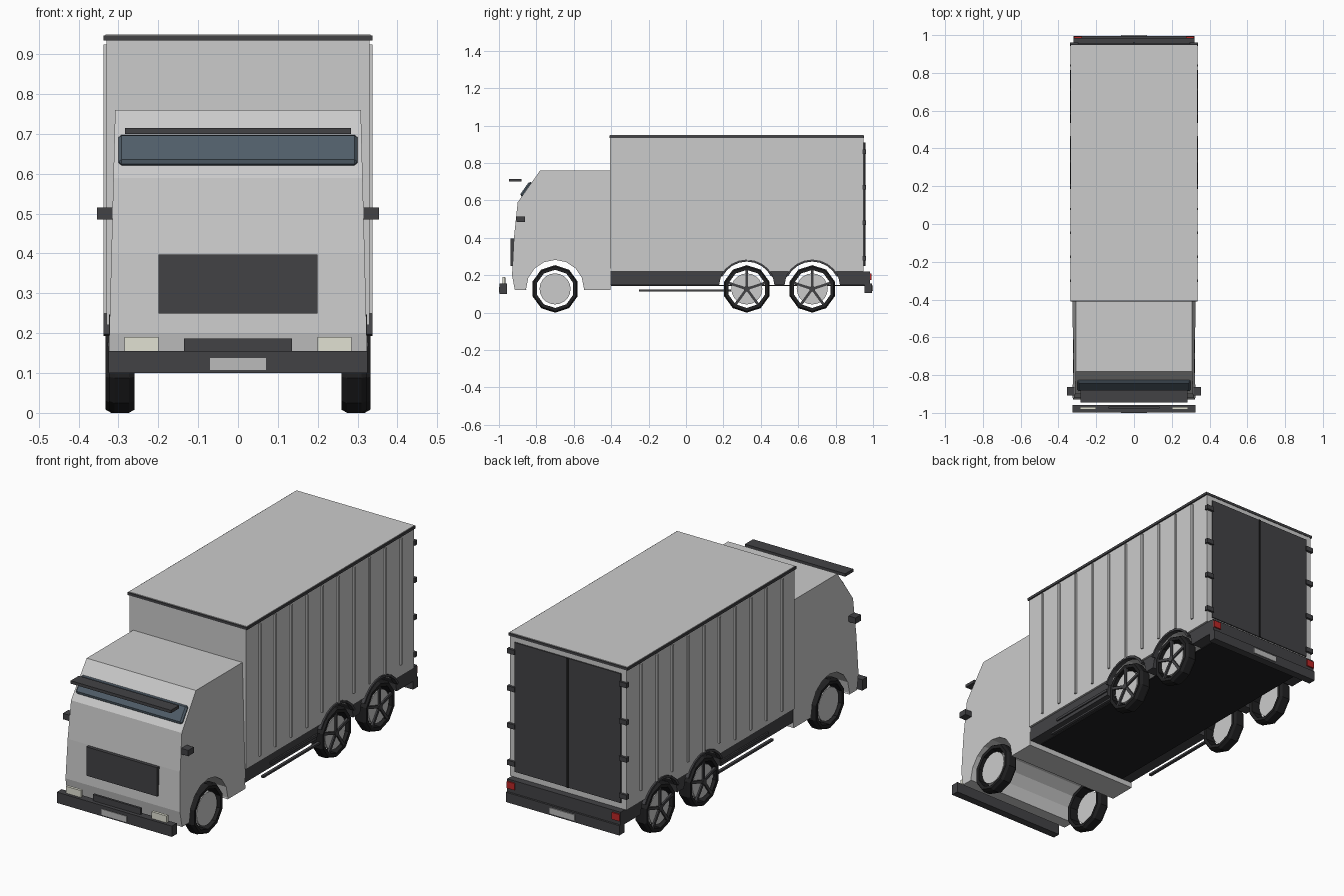
import bpy, bmesh
from math import pi, sin, cos, atan2
from mathutils import Matrix, Vector

if "Cube" in bpy.data.objects:
    bpy.data.objects.remove(bpy.data.objects["Cube"])


def mat(name, r, g, b):
    m = bpy.data.materials.new(name)
    m.diffuse_color = (r, g, b, 1)
    m.use_nodes = True
    m.node_tree.nodes["Principled BSDF"].inputs["Base Color"].default_value = m.diffuse_color
    return m


DARK = mat("dark_trim", .055, .055, .06)
BLACK = mat("rubber", .015, .015, .016)
GLASS = mat("glass", .08, .11, .14)
LAMP = mat("lamp", .75, .75, .65)
RED = mat("tail_red", .5, .02, .02)
PLATE = mat("plate", .5, .5, .5)


def finish(name, bm, m=None):
    bmesh.ops.recalc_face_normals(bm, faces=bm.faces)
    me = bpy.data.meshes.new(name)
    bm.to_mesh(me)
    bm.free()
    ob = bpy.data.objects.new(name, me)
    bpy.context.collection.objects.link(ob)
    if m:
        me.materials.append(m)
    return ob


def box(name, x, y, z, m=None, rx=0):
    """Box from (min, max) ranges, turned about its own x axis."""
    size = [b - a for a, b in (x, y, z)]
    mid = Vector([(a + b) / 2 for a, b in (x, y, z)])
    bm = bmesh.new()
    bmesh.ops.create_cube(bm, size=1, matrix=Matrix.Translation(mid)
                          @ Matrix.Rotation(rx, 4, 'X') @ Matrix.Diagonal((*size, 1)))
    return finish(name, bm, m)


def pair(name, x, y, z, m=None):
    """Mirrored left and right boxes."""
    box(name + "_right", x, y, z, m)
    box(name + "_left", (-x[1], -x[0]), y, z, m)


def lathe(name, section, centre, n, m=None, a0=0, a1=2 * pi):
    """Sweep a closed (radius, x) section about the x axis."""
    bm = bmesh.new()
    full = abs(a1 - a0 - 2 * pi) < 1e-6
    cx, cy, cz = centre
    rings = []
    for i in range(n if full else n + 1):
        a = a0 + (a1 - a0) * i / n
        rings.append([bm.verts.new((cx + x, cy + r * cos(a), cz + r * sin(a))) for r, x in section])
    k = len(section)
    for i in range(n):
        p, q = rings[i], rings[(i + 1) % len(rings)]
        for j in range(k):
            bm.faces.new((p[j], p[(j + 1) % k], q[(j + 1) % k], q[j]))
    if not full:
        bm.faces.new(rings[0])
        bm.faces.new(rings[-1])
    return finish(name, bm, m)


def cylinder_x(name, centre, r, depth, n, m=None):
    bm = bmesh.new()
    bmesh.ops.create_cone(bm, cap_ends=True, segments=n, radius1=r, radius2=r, depth=depth,
                          matrix=Matrix.Translation(centre) @ Matrix.Rotation(pi / 2, 4, 'Y'))
    return finish(name, bm, m)


def cut_arch(ob, y, r):
    """Cut a wheel arch through the full width."""
    cutter = cylinder_x("arch_cutter", (0, y, AXLE), r, 1, 16)
    cutter.hide_render = True
    mod = ob.modifiers.new("arch", 'BOOLEAN')
    mod.object = cutter
    mod.solver = 'EXACT'
    bpy.context.view_layer.objects.active = ob
    bpy.ops.object.modifier_apply(modifier=mod.name)
    bpy.data.objects.remove(cutter)


AXLE = .127
FRONT, REAR = -.70, (.325, .675)

# cab: side profile, tapering towards the roof
profile = [(-.405, .12), (-.915, .12), (-.93, .2), (-.92, .4), (-.90, .59), (-.78, .76), (-.405, .76)]
bm = bmesh.new()
sides = [[bm.verts.new((s * (.325 - (z - .12) * .026), y, z)) for y, z in profile] for s in (-1, 1)]
for v in sides:
    bm.faces.new(v)
for i in range(len(profile)):
    j = (i + 1) % len(profile)
    bm.faces.new((sides[0][i], sides[0][j], sides[1][j], sides[1][i]))
cab = finish("cab", bm)
cut_arch(cab, FRONT, .155)

# cargo body, chassis and underfloor
cargo = box("cargo_body", (-.33, .33), (-.405, .95), (.22, .938))
chassis = box("chassis", (-.32, .32), (-.405, .985), (.147, .22), DARK)
for y in REAR:
    cut_arch(cargo, y, .152)
    cut_arch(chassis, y, .152)
box("underfloor", (-.26, .26), (-.40, .96), (.143, .149), BLACK)
box("roof_trim", (-.337, .337), (-.41, .952), (.934, .947), DARK)
box("roof_panel", (-.333, .333), (-.405, .948), (.945, .95))

# side ribs and underrun rails
for i in range(10):
    y = -.30 + i * .1265
    pair(f"side_rib_{i}", (.328, .338), (y - .006, y + .006), (.28 if i > 3 else .25, .925))
pair("underrun_rail", (.305, .32), (-.25, .24), (.113, .123), DARK)
pair("side_rail", (.315, .327), (-.20, .18), (.165, .178), DARK)

# rear doors, seam and hinges
for s, n in ((-1, "left"), (1, "right")):
    box("rear_door_" + n, sorted((s * .002, s * .30)), (.945, .956), (.25, .91), DARK)
box("door_seam_bar", (-.005, .005), (.95, .96), (.25, .91), BLACK)
for i, z in enumerate((.29, .48, .67, .86)):
    pair(f"door_hinge_{i}", (.295, .338), (.943, .962), (z - .012, z + .012), DARK)

# rear bumper, tail lamps, plate
box("rear_bumper", (-.32, .32), (.955, .995), (.105, .155), DARK)
pair("tail_lamp", (.275, .318), (.965, .992), (.175, .21), RED)
box("rear_plate", (-.07, .07), (.99, 1.0), (.115, .145), PLATE)

# front bumper, plate, lamps and grilles
box("front_bumper", (-.325, .325), (-.997, -.958), (.10, .155), DARK)
box("front_plate", (-.07, .07), (-1.0, -.99), (.108, .138), PLATE)
pair("headlamp", (.20, .285), (-.982, -.968), (.155, .19), LAMP)
box("lower_grille", (-.135, .135), (-.978, -.966), (.15, .187), DARK)
box("grille", (-.20, .20), (-.938, -.91), (.25, .397), DARK)

# windscreen on the slope, sun visor, mirrors
screen = box("windscreen", (-.30, .30), (-.866, -.836), (.612, .702), GLASS, -atan2(.12, .17))
bev = screen.modifiers.new("bevel", 'BEVEL')
bev.width = .008
bev.segments = 1
box("sun_visor", (-.283, .283), (-.945, -.88), (.70, .715), DARK)
pair("mirror", (.312, .354), (-.907, -.862), (.485, .515), DARK)

# wheels
tyre = [(.102, -.03), (.119, -.032), (.127, -.018), (.127, .018), (.119, .032), (.102, .03)]
for s, side in ((-1, "left"), (1, "right")):
    for i, y in enumerate((FRONT, *REAR)):
        x = s * (.292 if i == 0 else .30)
        lathe(f"tyre_{side}_{i}", tyre, (x, y, AXLE), 10, BLACK, pi / 10, pi / 10 + 2 * pi)
        hub_x = x + s * .012
        cylinder_x(f"wheel_disc_{side}_{i}", (hub_x, y, AXLE), .083, .02, 20)
        if i == 0:
            continue
        # five spokes, hub cap and arch trim on the rear wheels
        for k in range(5):
            a = 2 * pi * k / 5
            cy, cz = y - .05 * sin(a), AXLE + .05 * cos(a)
            box(f"spoke_{side}_{i}_{k}", (hub_x + s * .012 - .006, hub_x + s * .012 + .006),
                (cy - .007, cy + .007), (cz - .054, cz + .054), DARK, a)
        cylinder_x(f"hub_cap_{side}_{i}", (hub_x + s * .012, y, AXLE), .016, .018, 10, DARK)
        lathe(f"arch_trim_{side}_{i}", [(.146, -.012), (.157, -.012), (.157, .012), (.146, .012)],
              (s * .326, y, AXLE), 8, DARK, .15 * pi, .85 * pi)
